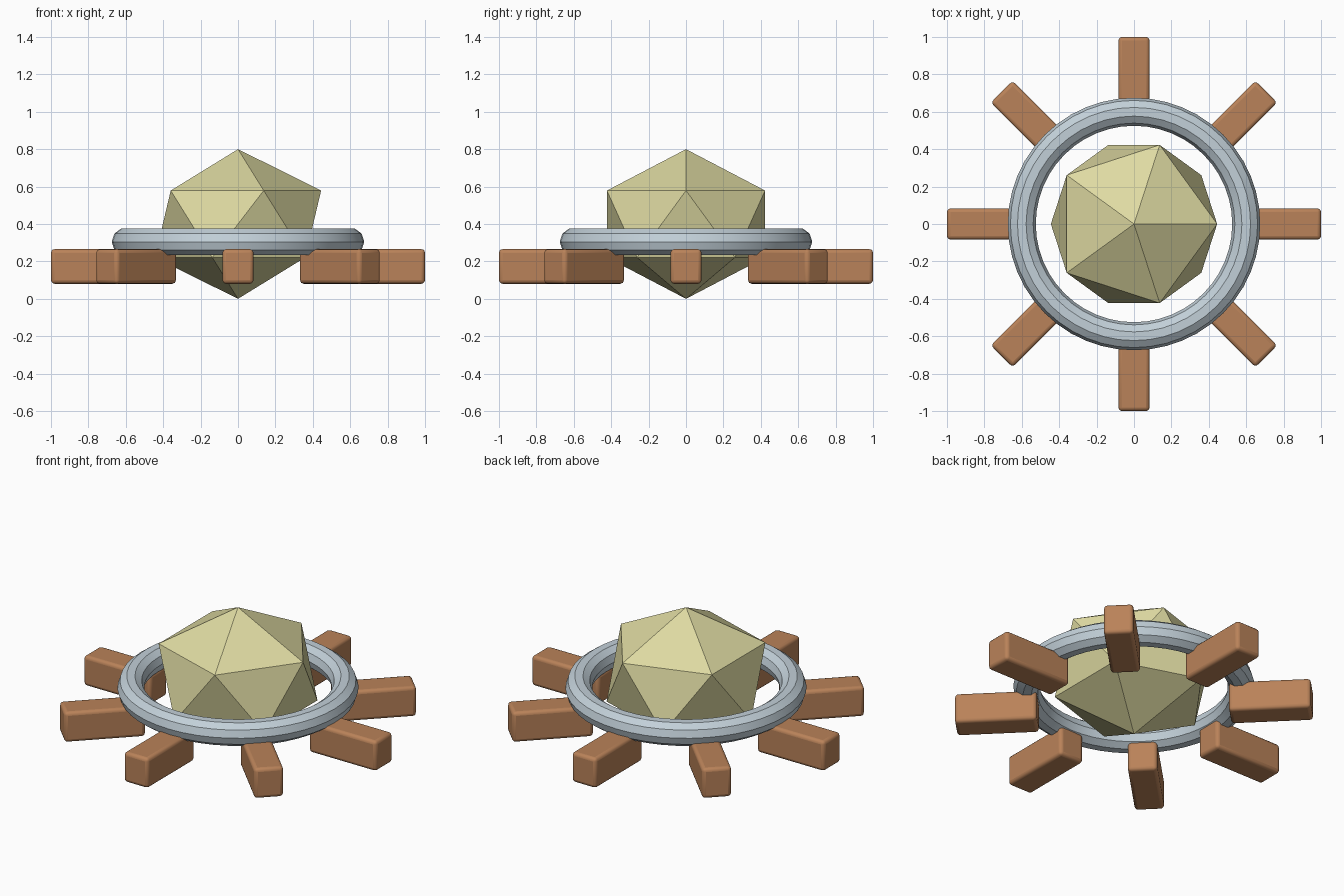
import bpy
import math

cube = bpy.data.objects.get("Cube")
if cube:
    bpy.data.objects.remove(cube, do_unlink=True)


def material(name, rgb):
    mat = bpy.data.materials.new(name)
    mat.use_nodes = True
    colour = (*rgb, 1.0)
    mat.diffuse_color = colour
    bsdf = next(n for n in mat.node_tree.nodes if n.type == 'BSDF_PRINCIPLED')
    bsdf.inputs["Base Color"].default_value = colour
    return mat


def finish(name, mat):
    obj = bpy.context.object
    obj.name = name
    obj.data.name = name
    obj.data.materials.append(mat)
    return obj


crystal_yellow = material("pale yellow", (0.73, 0.70, 0.36))
steel = material("blue grey steel", (0.54, 0.63, 0.69))
wood = material("warm brown wood", (0.49, 0.225, 0.10))

# Faceted centre gem, slightly squashed
bpy.ops.mesh.primitive_ico_sphere_add(subdivisions=1, radius=0.497, location=(0, 0, 0.4))
gem = finish("centre_gem", crystal_yellow)
gem.scale.z = 0.4 / 0.497

# Metal ring with a ten-sided section
bpy.ops.mesh.primitive_torus_add(major_radius=0.6, minor_radius=0.075,
                                 major_segments=48, minor_segments=10,
                                 location=(0, 0, 0.305))
finish("ring", steel)
bpy.ops.object.shade_smooth_by_angle(angle=math.radians(30))

# Eight rounded wooden handles radiating below the ring
INNER, OUTER = 0.54, 1.0
COUNT = 8
for i in range(COUNT):
    angle = math.tau * i / COUNT
    mid = (INNER + OUTER) / 2
    bpy.ops.mesh.primitive_cube_add(
        size=1, location=(mid * math.cos(angle), mid * math.sin(angle), 0.173),
        rotation=(0, 0, angle))
    handle = finish(f"handle_{i + 1}", wood)
    handle.scale = (OUTER - INNER, 0.166, 0.185)
    bpy.ops.object.transform_apply(location=False, rotation=False, scale=True)
    bevel = handle.modifiers.new("rounded_edges", 'BEVEL')
    bevel.width = 0.02
    bevel.segments = 3
    bpy.ops.object.shade_smooth_by_angle(angle=math.radians(35))
